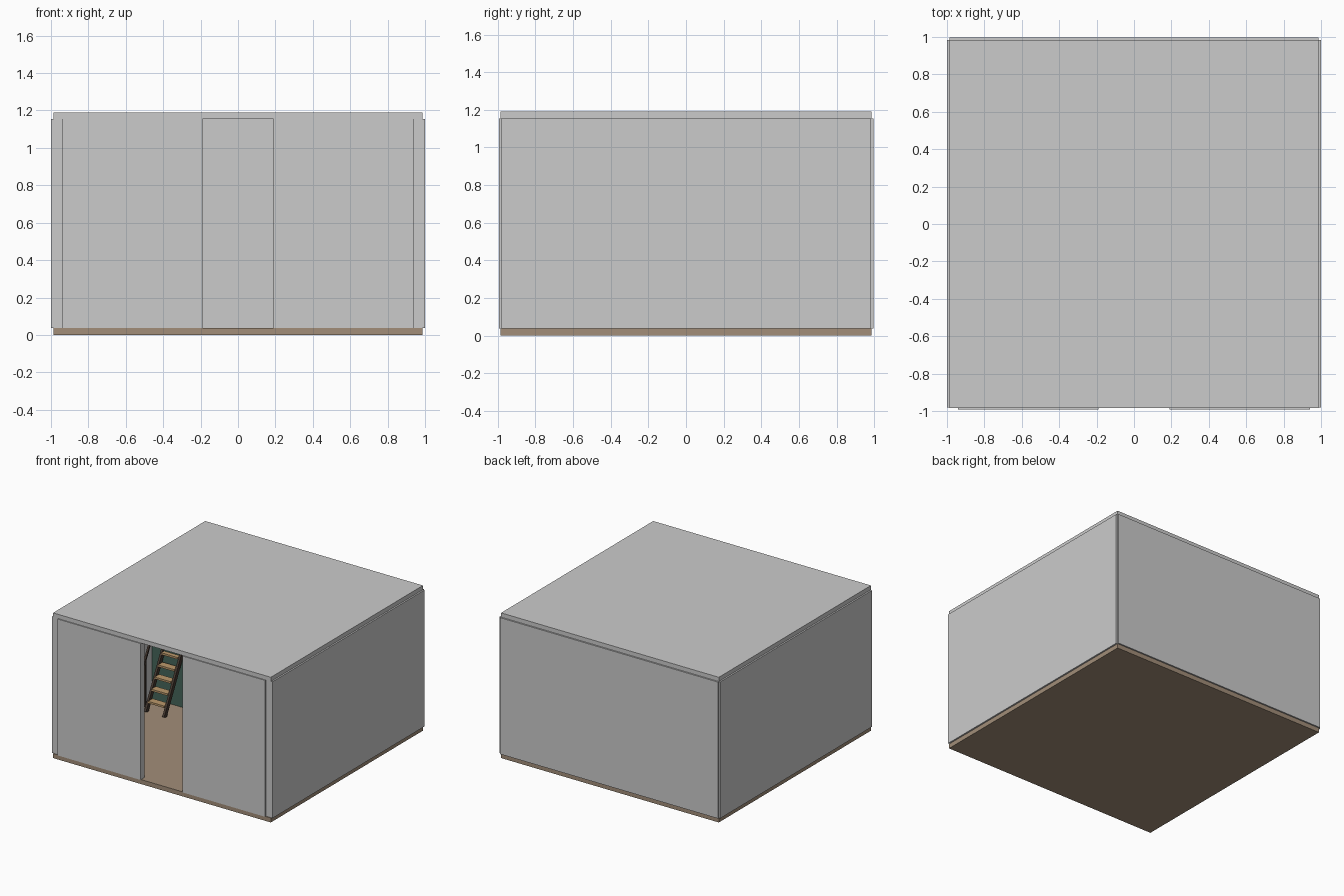
import bpy
from mathutils import Vector

if "Cube" in bpy.data.objects:
    bpy.data.objects.remove(bpy.data.objects["Cube"])


def mat(name, rgb):
    m = bpy.data.materials.new(name)
    m.diffuse_color = (*rgb, 1)
    m.use_nodes = True
    m.node_tree.nodes["Principled BSDF"].inputs["Base Color"].default_value = m.diffuse_color
    return m


TAN = mat("tan floor", (0.36, 0.27, 0.19))
GREEN = mat("dark green", (0.06, 0.13, 0.10))
WOOD = mat("light wood", (0.50, 0.32, 0.15))
DARK = mat("dark wood", (0.06, 0.04, 0.03))


def box(name, x, y, z, material=None):
    """Box from (min, max) ranges on each axis."""
    bpy.ops.mesh.primitive_cube_add(size=1, location=[(a + b) / 2 for a, b in (x, y, z)])
    o = bpy.context.object
    o.name = name
    o.scale = [b - a for a, b in (x, y, z)]
    bpy.ops.object.transform_apply(location=False, rotation=False, scale=True)
    if material:
        o.data.materials.append(material)
    return o


def bar(name, a, b, width, depth, material):
    """Rectangular bar running between two points."""
    a, b = Vector(a), Vector(b)
    o = box(name, (-width / 2, width / 2), (-depth / 2, depth / 2),
            (-(b - a).length / 2, (b - a).length / 2), material)
    o.location = (a + b) / 2
    o.rotation_mode = 'QUATERNION'
    o.rotation_quaternion = Vector((0, 0, 1)).rotation_difference(b - a)
    return o


FLOOR, TOP = 0.037, 1.155

# Shell: floor, ceiling and back wall
box("floor", (-.987, .987), (-.985, .985), (0, FLOOR), TAN)
box("ceiling", (-.987, .987), (-.985, .985), (TOP, 1.19))
box("back_wall", (-.987, .987), (.94, .997), (FLOOR, TOP))

# Side walls and front panels on either side of the doorway
for side, s in (("left", -1), ("right", 1)):
    box(side + "_wall", sorted((s, s * .94)), (-.98, .984), (FLOOR, TOP))
    box(side + "_front_panel", sorted((s * .94, s * .19)), (-.993, -.94), (FLOOR, TOP))

# Raised green platform in the back left corner
box("platform_base", (-.94, -.55), (.23, .94), (FLOOR, .47), GREEN)
box("platform_deck", (-.94, -.54), (.22, .94), (.47, .49), WOOD)

# Steep stair: stringers with treads leaning onto the platform
SLOPE = 0.52
for side, x in (("left", -.84), ("right", -.675)):
    bar(side + "_stringer", (x, .01, FLOOR), (x, .01 + SLOPE * .45, FLOOR + .45), .018, .035, DARK)
for i in range(5):
    z = .115 + i * .083
    y = .01 + SLOPE * (z - FLOOR)
    box("tread", (-.83, -.685), (y - .03, y + .03), (z - .008, z + .008), WOOD)

# Handrail on the wall side of the stair
bar("handrail", (-.86, .01, .42), (-.86, .01 + SLOPE * .45, .87), .015, .015, DARK)
bar("handrail_post", (-.86, .03, FLOOR + .03), (-.86, .03, .45), .012, .012, DARK)
bar("handrail_top_post", (-.86, .24, .48), (-.86, .24, .87), .012, .012, DARK)
